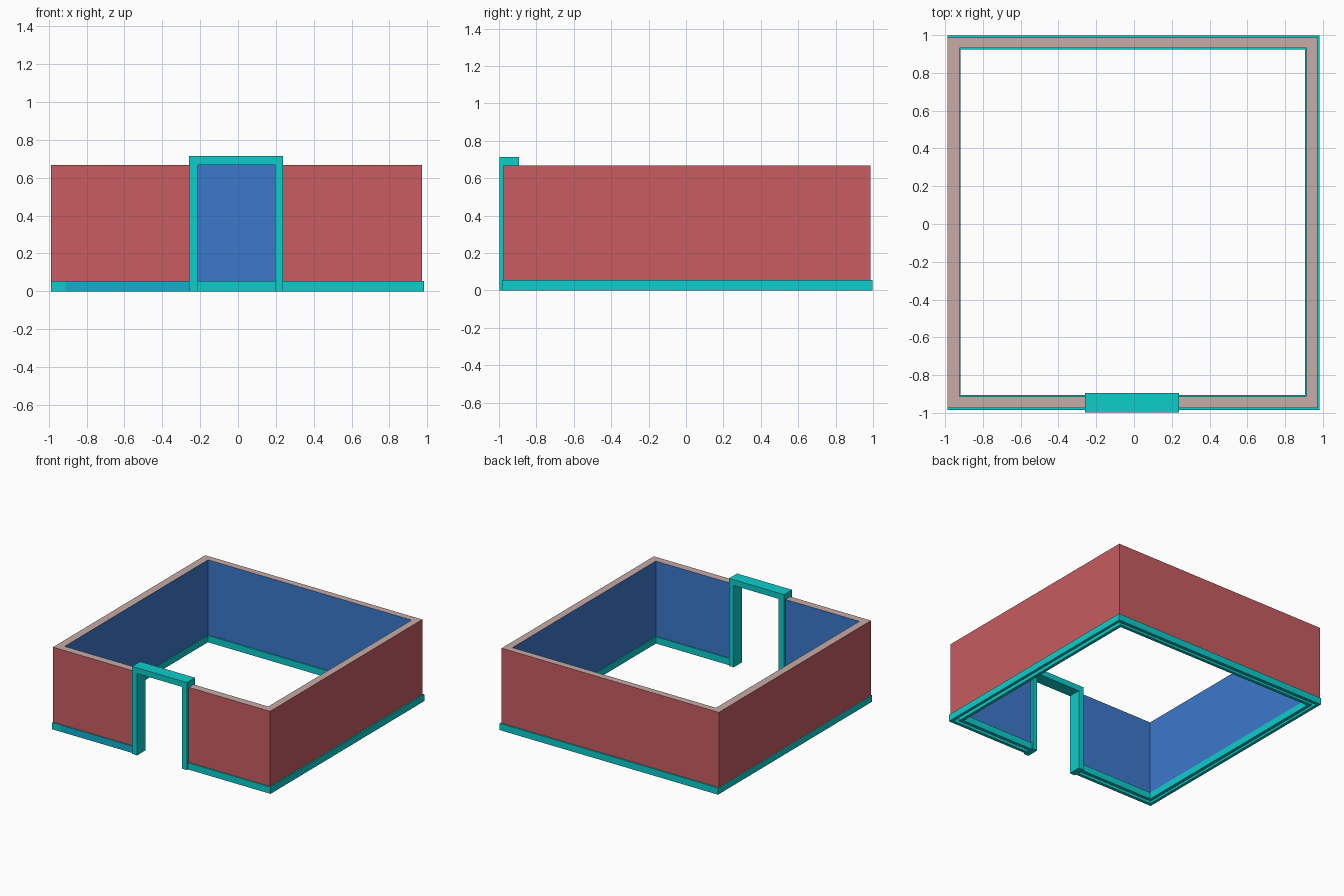
import bpy, bmesh

if "Cube" in bpy.data.objects:
    bpy.data.objects.remove(bpy.data.objects["Cube"])


def material(name, rgb):
    m = bpy.data.materials.new(name)
    m.diffuse_color = (*rgb, 1)
    m.use_nodes = True
    m.node_tree.nodes["Principled BSDF"].inputs["Base Color"].default_value = m.diffuse_color
    return m


RED = material("red outer wall", (0.58, 0.107, 0.12))
BLUE = material("blue inner wall", (0.045, 0.19, 0.60))
BEIGE = material("beige wall top", (0.58, 0.41, 0.39))
CYAN = material("cyan trim", (0.004, 0.61, 0.60))
SKY = material("sky blue trim", (0.006, 0.43, 0.62))

DOOR_L, DOOR_R = -0.25, 0.23


def loop(left, right, front, back):
    """Open path from the door's left side round the room to its right side."""
    return [(DOOR_L, front), (-0.91, front), (left, front), (left, back),
            (right, back), (right, front), (DOOR_R, front)]


def ring(name, outer, inner, z0, z1, mats, bottom=True, rule=None):
    """Band between two paths; mats = outer, inner, top (bottom uses top)."""
    bm = bmesh.new()
    rows = [[bm.verts.new((x, y, z)) for x, y in path]
            for path in (outer, inner) for z in (z0, z1)]
    o0, o1, i0, i1 = rows

    def face(vs, mi):
        bm.faces.new(vs).material_index = mi

    n = len(outer) - 1
    for a in range(n):
        b = a + 1
        face((o0[b], o0[a], o1[a], o1[b]), rule(a) if rule else 0)
        face((i0[a], i0[b], i1[b], i1[a]), 1)
        face((o1[a], i1[a], i1[b], o1[b]), 2)
        if bottom:
            face((o0[a], o0[b], i0[b], i0[a]), 2)
    face((o0[0], i0[0], i1[0], o1[0]), 1)
    face((i0[n], o0[n], o1[n], i1[n]), 1)
    me = bpy.data.meshes.new(name)
    bm.to_mesh(me)
    bm.free()
    for m in mats:
        me.materials.append(m)
    ob = bpy.data.objects.new(name, me)
    bpy.context.collection.objects.link(ob)
    return ob


def box(name, x0, x1, y0, y1, z0, z1, mat):
    bpy.ops.mesh.primitive_cube_add(
        size=1, location=((x0 + x1) / 2, (y0 + y1) / 2, (z0 + z1) / 2))
    ob = bpy.context.object
    ob.name = name
    for v in ob.data.vertices:
        v.co.x *= x1 - x0
        v.co.y *= y1 - y0
        v.co.z *= z1 - z0
    ob.data.materials.append(mat)


# Hollow walls, open underneath
ring("walls", loop(-0.987, 0.972, -0.975, 0.987),
     loop(-0.924, 0.913, -0.914, 0.933), 0.05, 0.667,
     (RED, BLUE, BEIGE), bottom=False)

# Outer skirting; the stretch left of the door is a bluer tint
ring("outer_skirting", loop(-0.988, 0.983, -0.984, 0.998),
     loop(-0.963, 0.958, -0.959, 0.973), 0, 0.055,
     (CYAN, CYAN, CYAN, SKY), rule=lambda seg: 3 if seg == 0 else 0)

# Inner skirting
ring("inner_skirting", loop(-0.943, 0.930, -0.930, 0.948),
     loop(-0.918, 0.905, -0.905, 0.923), 0, 0.055, (CYAN, CYAN, CYAN))

# Door frame
FRONT, REAR = -0.998, -0.894
box("door_jamb_left", -0.259, -0.211, FRONT, REAR, 0, 0.667, CYAN)
box("door_jamb_right", 0.195, 0.238, FRONT, REAR, 0, 0.667, CYAN)
box("door_lintel", -0.259, 0.238, FRONT, REAR, 0.667, 0.714, CYAN)
